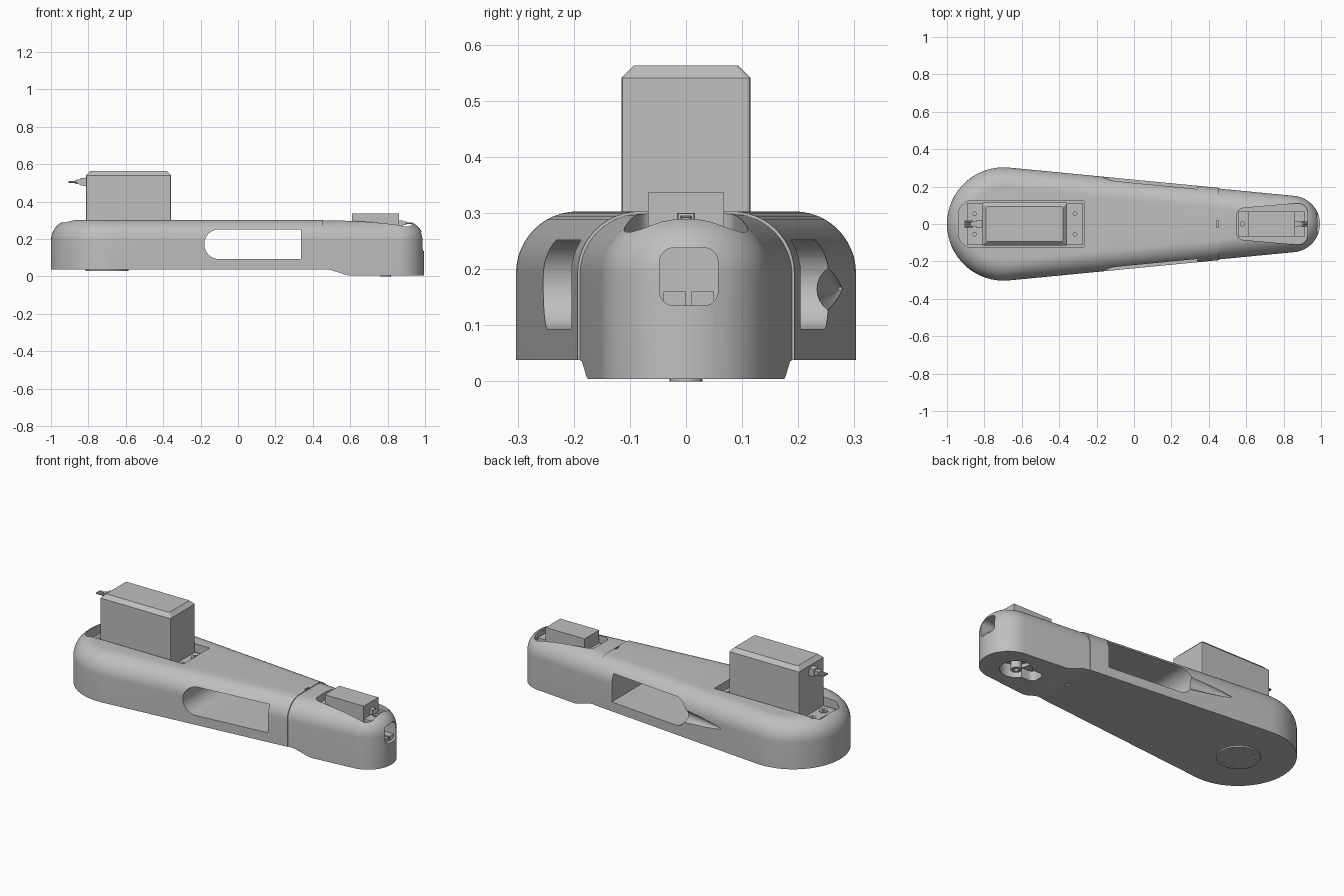
import bpy, bmesh, math
from mathutils import Vector

cube = bpy.data.objects.get("Cube")
if cube:
    bpy.data.objects.remove(cube, do_unlink=True)

grey = bpy.data.materials.new("plain grey")
grey.use_nodes = True
GREY = (0.52, 0.52, 0.52, 1)
grey.diffuse_color = GREY
grey.node_tree.nodes["Principled BSDF"].inputs["Base Color"].default_value = GREY


def loft(name, rings):
    """Closed solid skinned through rings of equal point count."""
    bm = bmesh.new()
    rows = [[bm.verts.new(p) for p in ring] for ring in rings]
    n = len(rows[0])
    for a, b in zip(rows, rows[1:]):
        for i in range(n):
            j = (i + 1) % n
            bm.faces.new((a[i], a[j], b[j], b[i]))
    bm.faces.new(rows[0][::-1])
    bm.faces.new(rows[-1])
    bmesh.ops.recalc_face_normals(bm, faces=bm.faces)
    mesh = bpy.data.meshes.new(name)
    bm.to_mesh(mesh)
    bm.free()
    mesh.materials.append(grey)
    ob = bpy.data.objects.new(name, mesh)
    bpy.context.collection.objects.link(ob)
    return ob


def prism(name, pts, lo, hi, axis="z"):
    """Extrude a 2D outline along an axis."""
    place = {"x": lambda a, b, h: (h, a, b), "y": lambda a, b, h: (a, h, b),
             "z": lambda a, b, h: (a, b, h)}[axis]
    return loft(name, [[place(a, b, h) for a, b in pts] for h in (lo, hi)])


def rect(a0, a1, b0, b1):
    return [(a0, b0), (a1, b0), (a1, b1), (a0, b1)]


def rounded(pts, radii, steps=8):
    """Round each corner of a convex polygon by its own radius."""
    out = []
    for i, p in enumerate(pts):
        p, r = Vector(p), radii[i]
        if r == 0:
            out.append(tuple(p))
            continue
        u = (Vector(pts[i - 1]) - p).normalized()
        v = (Vector(pts[(i + 1) % len(pts)]) - p).normalized()
        half = u.angle(v) / 2
        centre = p + (u + v).normalized() * r / math.sin(half)
        a, b = p + u * r / math.tan(half) - centre, p + v * r / math.tan(half) - centre
        for k in range(steps + 1):
            d = a.lerp(b, k / steps)
            out.append(tuple(centre + d.normalized() * r))
    return out


def circle(x, y, r, n=40):
    return [(x + r * math.cos(2 * math.pi * i / n), y + r * math.sin(2 * math.pi * i / n))
            for i in range(n)]


def box(name, x0, x1, y0, y1, z0, z1):
    return prism(name, rect(x0, x1, y0, y1), z0, z1)


def boolean(ob, cutter, op="DIFFERENCE"):
    mod = ob.modifiers.new("cut", "BOOLEAN")
    mod.operation, mod.object, mod.solver = op, cutter, "EXACT"
    bpy.context.view_layer.objects.active = ob
    bpy.ops.object.modifier_apply(modifier=mod.name)
    bpy.data.objects.remove(cutter, do_unlink=True)


def smooth(ob):
    bpy.ops.object.select_all(action="DESELECT")
    ob.select_set(True)
    bpy.context.view_layer.objects.active = ob
    bpy.ops.object.shade_smooth_by_angle(angle=math.radians(30))


# Tapered shell: two arcs joined by tangents, with a rounded top edge
TAIL, TIP, TAIL_R, TIP_R = -0.697, 0.843, 0.303, 0.155
TOP, FILLET = 0.303, 0.11


def outline(inset):
    tilt = math.acos((TAIL_R - TIP_R) / (TIP - TAIL))
    pts = []
    for cx, r, a, b in ((TIP, TIP_R, -tilt, tilt), (TAIL, TAIL_R, tilt, 2 * math.pi - tilt)):
        for k in range(33):
            t = a + (b - a) * k / 32
            pts.append((cx + (r - inset) * math.cos(t), (r - inset) * math.sin(t)))
    return pts


def shell(name, bottom, shrink=0):
    levels = [(shrink, bottom)]
    for k in range(13):
        t = math.pi / 2 * k / 12
        levels.append((shrink + FILLET * (1 - math.cos(t)), TOP - shrink - FILLET * (1 - math.sin(t))))
    return loft(name, [[(x, y, z) for x, y in outline(d)] for d, z in levels])


SEAM = 0.455
main_body = shell("main_body", 0.038)
boolean(main_body, box("cutter", -2, SEAM, -1, 1, -1, 1), "INTERSECT")
tip_body = shell("tip_body", 0.004, 0.004)
side = [(SEAM, 0.038), (0.49, 0.036), (0.53, 0.024), (0.57, 0.01), (0.61, 0.002),
        (0.65, -0.1), (2, -0.1), (2, 1), (SEAM, 1)]
boolean(tip_body, prism("cutter", side, -1, 1, "y"), "INTERSECT")

# Side window passing right through, with a tapering scoop on the back side
window = rounded(rect(-0.18, 0.338, 0.093, 0.252), (0.079, 0, 0, 0.079), 14)
boolean(main_body, prism("cutter", window, -1, 1, "y"))
scoop = [[(x, 0.275 + y, 0.165 + z) for y, z in circle(0, 0, r, 24)]
         for x, r in ((-0.42, 0.003), (-0.3, 0.025), (-0.12, 0.05))]
boolean(main_body, loft("cutter", scoop))

# Large motor tray in the tail
tray = rounded([(-0.935, -0.085), (-0.895, -0.122), (-0.268, -0.122),
                (-0.268, 0.122), (-0.895, 0.122), (-0.935, 0.085)], (0.04, 0.03, 0, 0, 0.03, 0.04), 4)
boolean(main_body, prism("cutter", tray, 0.235, 0.6))

# Small motor tray and round cable opening in the tip
tray = rounded([(0.548, -0.082), (0.928, -0.115), (0.928, 0.115), (0.548, 0.082)],
               (0.04, 0.05, 0.05, 0.04), 6)
boolean(tip_body, prism("cutter", tray, 0.245, 0.6))
port = rounded(rect(-0.047, 0.057, 0.135, 0.238), (0.025,) * 4, 6)
boolean(tip_body, prism("cutter", port, 0.9, 1.1, "x"))

# Output shaft recess under the tip
boolean(tip_body, prism("cutter", circle(0.79, 0, 0.085), -0.1, 0.08))
boolean(tip_body, prism("cutter", rounded(rect(0.64, 0.8, -0.045, 0.045), (0.03, 0, 0, 0.03)), -0.1, 0.06))

# Locking slits beside the seam, top and bottom
boolean(main_body, box("cutter", 0.442, 0.452, -0.018, 0.018, 0.28, 0.4))
boolean(main_body, box("cutter", 0.442, 0.452, -0.018, 0.018, -0.1, 0.06))
smooth(main_body)
smooth(tip_body)


# Motors: a chamfered case standing in a flanged plate
def case(name, x0, x1, w, z0, z1, c):
    return loft(name, [[(x, y, z) for x, y in rounded(rect(x0 + d, x1 - d, d - w, w - d), (0.006,) * 4, 2)]
                       for d, z in ((0, z0), (0, z1 - c), (c, z1))])


case("large_motor", -0.812, -0.358, 0.115, 0.23, 0.563, 0.022)
box("small_motor", 0.61, 0.862, -0.068, 0.068, 0.24, 0.337)


def flange(name, x0, x1, w, z0, z1, holes, r):
    plate = box(name, x0, x1, -w, w, z0, z1)
    for x, y in holes:
        boolean(plate, prism("cutter", circle(x, y, r, 20), z0 - 0.01, z1 + 0.01))
    return plate


screws = [(x, s * 0.055) for x in (-0.853, -0.315) for s in (-1, 1)]
flange("large_motor_flange", -0.892, -0.272, 0.113, 0.23, 0.258, screws, 0.01)
for x, y in screws:
    ring = prism("screw_collar", circle(x, y, 0.024, 24), 0.255, 0.264)
    boolean(ring, prism("cutter", circle(x, y, 0.01, 20), 0.2, 0.3))
flange("small_motor_flange", 0.555, 0.915, 0.066, 0.242, 0.262, [(0.58, 0), (0.89, 0)], 0.012)


# Cable relief: stepped collar, neck and wires
def cable(name, x, z, way, s):
    for part, a, b, w0, w1 in (("collar", 0, 0.03, 0.022, 0.02), ("neck", 0.03, 0.06, 0.014, 0.01)):
        loft(name + "_" + part, [[(x + way * d * s, y, z + h) for y, h in rect(-w * s, w * s, -w * s, w * s)]
                                 for d, w in ((a, w0), (b, w1))])
    for k in (-1, 0, 1):
        prism(name + "_wire", circle(k * 0.012 * s, z, 0.006 * s, 10),
              x + way * 0.05 * s, x + way * 0.095 * s, "x")


cable("large_cable", -0.812, 0.506, -1, 1)
cable("small_cable", 0.862, 0.285, 1, 0.7)

# Ledge with a notch inside the cable opening
for y0, y1 in ((-0.04, 0), (0.01, 0.05)):
    box("port_ledge", 0.9, 0.975, y0, y1, 0.135, 0.16)

# Mounting disc with a ring of holes under the tail
disc = prism("base_disc", circle(-0.7, 0, 0.115, 48), 0.03, 0.06)
for k in range(8):
    t = math.pi / 4 * (k + 0.5)
    boolean(disc, prism("cutter", circle(-0.7 + 0.09 * math.cos(t), 0.09 * math.sin(t), 0.006, 12), 0, 0.045))
smooth(disc)

# Output shaft under the tip
shaft = prism("output_shaft", circle(0.79, 0, 0.029), 0, 0.1)
boolean(shaft, prism("cutter", circle(0.79, 0, 0.012, 20), -0.1, 0.04))
smooth(shaft)
